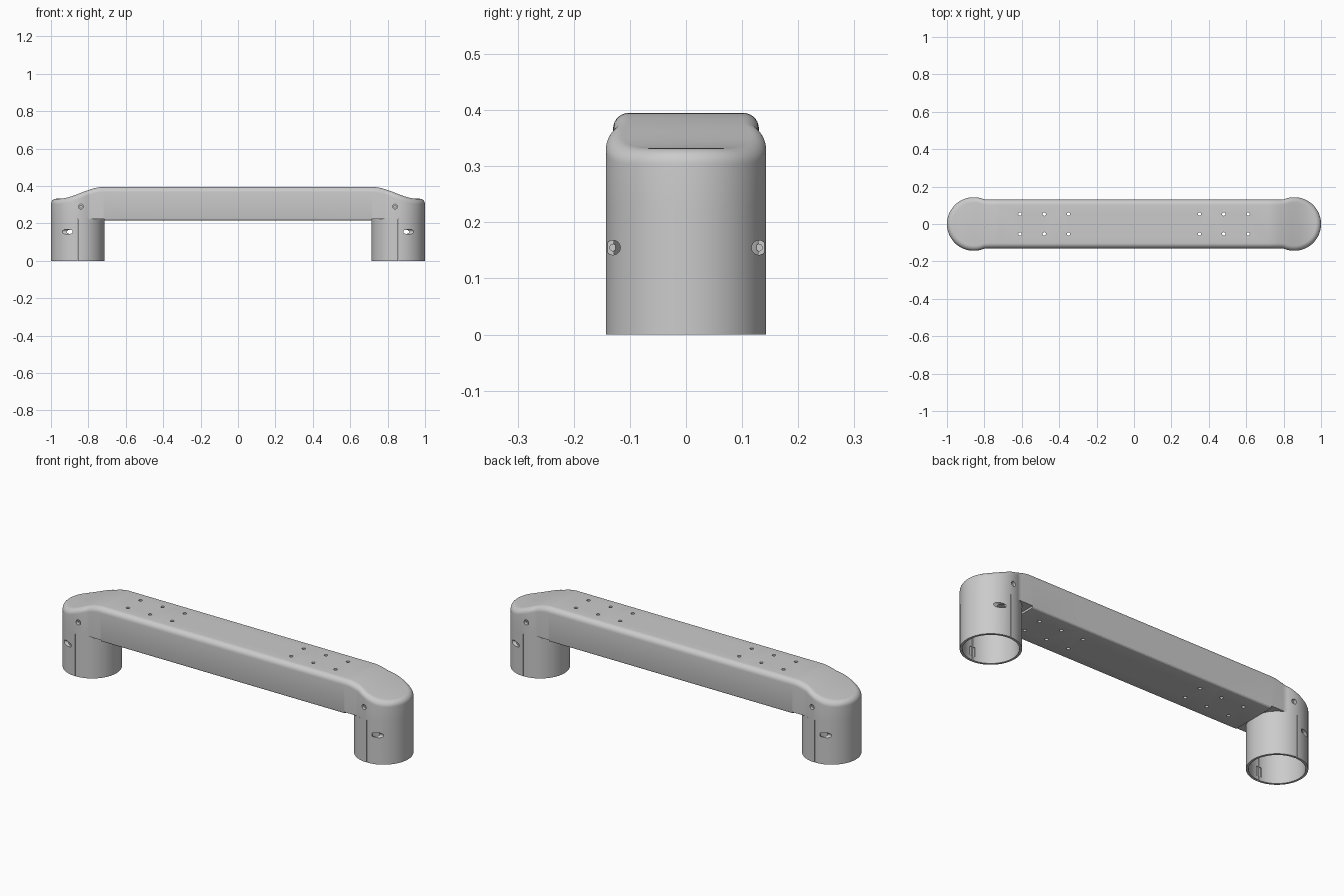
import bpy, bmesh, math
from mathutils import Matrix, Vector

if "Cube" in bpy.data.objects:
    bpy.data.objects.remove(bpy.data.objects["Cube"])

CX, R, BORE, HW = 0.857, 0.143, 0.131, 0.13   # leg centre, radii, bar half width
SEAT, FIL = 0.225, 0.028                      # height of leg tops, top fillet


def finish(bm, name):
    bmesh.ops.recalc_face_normals(bm, faces=bm.faces)
    me = bpy.data.meshes.new(name)
    bm.to_mesh(me)
    bm.free()
    ob = bpy.data.objects.new(name, me)
    bpy.context.collection.objects.link(ob)
    return ob


def rod(name, a, b, r, n=32):
    a, b = Vector(a), Vector(b)
    d = b - a
    m = Matrix.Translation((a + b) / 2) @ d.to_track_quat('Z', 'Y').to_matrix().to_4x4()
    bm = bmesh.new()
    bmesh.ops.create_cone(bm, cap_ends=True, segments=n, radius1=r, radius2=r,
                          depth=d.length, matrix=m)
    return finish(bm, name)


def box(name, c, s):
    bm = bmesh.new()
    bmesh.ops.create_cube(bm, size=1, matrix=Matrix.Translation(c) @ Matrix.Diagonal((*s, 1)))
    return finish(bm, name)


def cut(ob, cutters):
    bpy.context.view_layer.objects.active = ob
    for c in cutters:
        c.hide_render = True
        m = ob.modifiers.new("cut", 'BOOLEAN')
        m.operation, m.solver, m.object = 'DIFFERENCE', 'EXACT', c
        bpy.ops.object.modifier_apply(modifier=m.name)
        bpy.data.objects.remove(c, do_unlink=True)


def smooth(ob):
    bpy.ops.object.select_all(action='DESELECT')
    ob.select_set(True)
    bpy.context.view_layer.objects.active = ob
    bpy.ops.object.shade_smooth_by_angle(angle=math.radians(30))


def top_z(x):
    t = min(max((abs(x) - 0.72) / 0.24, 0), 1)
    return 0.395 - 0.063 * t * t * (3 - 2 * t)


# half outline of the bar seen from above: (x, y, inward x, inward y)
a_end = math.pi - math.asin(HW / R)
half = []
for i in range(29):
    a = a_end * i / 28
    half.append((CX + R * math.cos(a), R * math.sin(a), -math.cos(a), -math.sin(a)))
for x in (0.785, 0.77, 0.755, 0.74, 0.725, 0.7155, 0.7145, 0.4):
    half.append((x, HW, 0, -1))
half += [(-x, y, -nx, ny) for x, y, nx, ny in reversed(half)]


# bar: stacked outlines from the underside to the filleted, sloping top
def ring(bm, inset, zfun):
    pts = []
    for x, y, nx, ny in half:
        d = inset(x)
        px, py = x + nx * d, y + ny * d
        pts.append((px, py, zfun(px, x)))
    up = [bm.verts.new(p) for p in pts]
    low = [up[0]] + [bm.verts.new((p[0], -p[1], p[2])) for p in pts[1:-1]] + [up[-1]]
    return up, low


def mid(x):
    return abs(x) < 0.715


bm = bmesh.new()
rings = []
for k in range(4):                            # lower fillet, middle span only
    a = math.pi / 2 * k / 3
    rings.append(ring(bm, lambda x: 0.012 * (1 - math.sin(a)) if mid(x) else 0,
                      lambda p, x: 0.215 + 0.012 * (1 - math.cos(a)) if mid(x)
                      else SEAT + 0.0007 * k))
for k in range(8):
    a = math.pi / 2 * k / 7
    rings.append(ring(bm, lambda x: FIL * (1 - math.cos(a)),
                      lambda p, x: top_z(p) - FIL * (1 - math.sin(a))))
for (u0, l0), (u1, l1) in zip(rings, rings[1:]):
    for s0, s1 in ((u0, u1), (l0, l1)):
        for i in range(len(s0) - 1):
            bm.faces.new((s0[i], s0[i + 1], s1[i + 1], s1[i]))
for up, low in (rings[0], rings[-1]):
    for i in range(len(up) - 1):
        f = [up[i], up[i + 1], low[i + 1], low[i]]
        bm.faces.new(list(dict.fromkeys(f)))
bar = finish(bm, "bar")

# mounting holes through the bar and side screw holes
cutters = []
for sx in (-1, 1):
    for sy in (-1, 1):
        for x in (0.35, 0.48, 0.61):
            cutters.append(rod("hole", (sx * x, sy * 0.053, 0.1), (sx * x, sy * 0.053, 0.5), 0.009, 20))
        x = sx * 0.84
        cutters.append(rod("screw_head", (x, sy * 0.2, 0.29), (x, sy * 0.125, 0.29), 0.013, 24))
        cutters.append(rod("screw_shank", (x, sy * 0.13, 0.29), (x, sy * 0.07, 0.29), 0.007, 16))
cut(bar, cutters)
smooth(bar)

# legs: split tubes with counterbored clamp bolts
for side, name in ((-1, "left_leg"), (1, "right_leg")):
    c = side * CX
    leg = rod(name, (c, 0, 0), (c, 0, SEAT), R, 96)
    cutters = [rod("bore", (c, 0, -0.1), (c, 0, 0.4), BORE, 96),
               box("split", (c, 0, 0.1), (0.004, 0.4, 0.4))]
    for sy in (-1, 1):
        y = sy * 0.13
        cutters.append(rod("bolt_head", (side * 1.1, y, 0.155), (side * 0.885, y, 0.155), 0.013, 24))
        cutters.append(rod("bolt_shank", (side * 0.9, y, 0.155), (side * 0.82, y, 0.155), 0.006, 16))
        # shallow key recess inside the seam
        cutters.append(box("key", (c, sy * 0.125, 0.045), (0.03, 0.02, 0.05)))
    cut(leg, cutters)
    smooth(leg)
